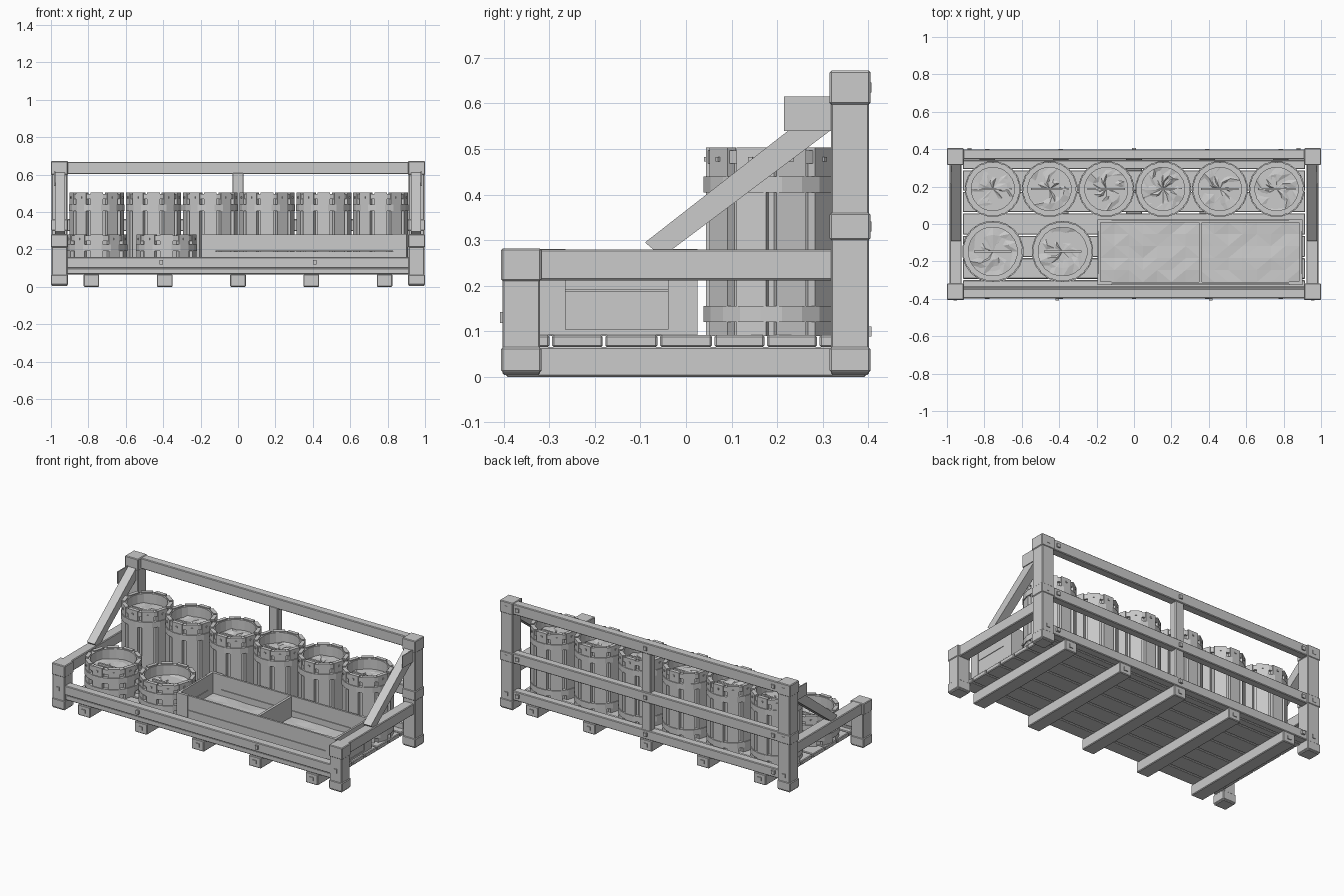
import bpy, bmesh, math, random
from mathutils import Matrix, Vector

if "Cube" in bpy.data.objects:
    bpy.data.objects.remove(bpy.data.objects["Cube"])

random.seed(4)
grey = bpy.data.materials.new("plain_grey")
grey.diffuse_color = (0.6, 0.6, 0.6, 1)
grey.use_nodes = True
grey.node_tree.nodes["Principled BSDF"].inputs["Base Color"].default_value = grey.diffuse_color


def finish(name, bm, bevel=0.0):
    bmesh.ops.recalc_face_normals(bm, faces=bm.faces)
    me = bpy.data.meshes.new(name)
    bm.to_mesh(me)
    bm.free()
    me.materials.append(grey)
    ob = bpy.data.objects.new(name, me)
    bpy.context.collection.objects.link(ob)
    if bevel:
        m = ob.modifiers.new("bevel", 'BEVEL')
        m.width, m.segments, m.limit_method = bevel, 1, 'ANGLE'
    return ob


def add_box(bm, x0, x1, y0, y1, z0, z1, rot=None):
    mat = Matrix.Translation(((x0 + x1) / 2, (y0 + y1) / 2, (z0 + z1) / 2)) \
        @ Matrix.Diagonal((x1 - x0, y1 - y0, z1 - z0, 1))
    bmesh.ops.create_cube(bm, size=1, matrix=(rot @ mat) if rot else mat)


def box(name, *d, bevel=0.004):
    bm = bmesh.new()
    add_box(bm, *d)
    return finish(name, bm, bevel)


def add_ring(bm, c, r0, r1, z0, z1, n=20):
    # hollow band made from a swept rectangle
    rows = []
    for i in range(n):
        a = 2 * math.pi * (i + 0.5) / n
        rows.append([bm.verts.new((c[0] + r * math.cos(a), c[1] + r * math.sin(a), z))
                     for r, z in ((r0, z0), (r1, z0), (r1, z1), (r0, z1))])
    for i in range(n):
        a, b = rows[i], rows[(i + 1) % n]
        for k in range(4):
            bm.faces.new((a[k], b[k], b[(k + 1) % 4], a[(k + 1) % 4]))


def barrel(name, x, y, r, top, hoops):
    z0, n = 0.09, 10
    bm = bmesh.new()
    add_ring(bm, (x, y), r - 0.034, r - 0.02, z0, top - 0.006)
    base = Matrix.Translation((x, y, 0))
    for i in range(n):
        rot = base @ Matrix.Rotation(2 * math.pi * (i + 0.5) / n, 4, 'Z')
        add_box(bm, r - 0.03, r - 0.007, -0.034, 0.034, z0, top, rot)
        add_box(bm, r - 0.01, r - 0.002, -0.005, 0.005, top - 0.03, top - 0.02, rot)
    for h in hoops:
        add_ring(bm, (x, y), r - 0.022, r, h, h + 0.035)
    add_ring(bm, (x, y), r - 0.03, r - 0.006, top - 0.035, top - 0.006)
    finish(name, bm)
    # uneven contents and the thin bar across them
    bm = bmesh.new()
    ri, zf = r - 0.03, top - 0.07
    rings = [[bm.verts.new((x + ri * f * math.cos(2 * math.pi * i / 16),
                            y + ri * f * math.sin(2 * math.pi * i / 16),
                            zf + random.uniform(-0.01, 0.01))) for i in range(16)]
             for f in (1, 0.66, 0.33)]
    mid = bm.verts.new((x, y, zf))
    for i in range(16):
        j = (i + 1) % 16
        for a, b in zip(rings, rings[1:]):
            bm.faces.new((a[i], a[j], b[j]))
            bm.faces.new((a[i], b[j], b[i]))
        bm.faces.new((rings[2][i], rings[2][j], mid))
    finish(name + "_contents", bm)
    bm = bmesh.new()
    bmesh.ops.create_circle(bm, cap_ends=True, segments=16, radius=ri,
                            matrix=Matrix.Translation((x, y, zf)))
    add_box(bm, x - 0.1, x + 0.1, y - 0.006, y + 0.006, zf, zf + 0.012)
    finish(name + "_lid", bm)
    bm = bmesh.new()
    bmesh.ops.create_circle(bm, cap_ends=True, segments=20, radius=r - 0.025,
                            matrix=Matrix.Translation((x, y, z0 + 0.006)))
    finish(name + "_bottom", bm)


# Corner posts with sleeves at the joints
for side, s in (("left", -1), ("right", 1)):
    def sx(a, b):
        return sorted((s * a, s * b))
    for end, y0, y1, top, joints in (
            ("front", -0.403, -0.32, 0.28, ((0.01, 0.065), (0.21, 0.282))),
            ("back", 0.318, 0.402, 0.668, ((0.01, 0.065), (0.30, 0.36), (0.598, 0.672)))):
        box(f"{end}_{side}_post", *sx(0.912, 0.996), y0, y1, 0.004, top)
        for i, (a, b) in enumerate(joints):
            box(f"{end}_{side}_post_sleeve_{i}", *sx(0.909, 1.0), y0 - 0.003, y1 + 0.003, a, b)
    # Side rail, sloping brace and the plate joining it to the post
    box(f"{side}_side_rail", *sx(0.922, 0.986), -0.33, 0.33, 0.212, 0.28)
    bm = bmesh.new()
    prof = [(-0.09, 0.295), (-0.072, 0.28), (-0.03, 0.28), (0.32, 0.543), (0.32, 0.615)]
    lo, hi = ([bm.verts.new((s * x, y, z)) for y, z in prof] for x in (0.924, 0.978))
    bm.faces.new(lo)
    bm.faces.new(hi)
    for i in range(len(prof)):
        j = (i + 1) % len(prof)
        bm.faces.new((lo[i], lo[j], hi[j], hi[i]))
    finish(f"{side}_brace", bm)
    box(f"{side}_brace_plate", *sx(0.977, 0.983), 0.215, 0.325, 0.54, 0.615, bevel=0)

# Long rails
box("front_rail", -0.915, 0.915, -0.398, -0.345, 0.10, 0.158)
box("front_lower_rail", -0.915, 0.915, -0.392, -0.335, 0.067, 0.10)
box("back_lower_rail", -0.915, 0.915, 0.345, 0.395, 0.067, 0.125)
box("back_middle_rail", -0.915, 0.915, 0.35, 0.399, 0.298, 0.362)
box("back_top_rail", -0.915, 0.915, 0.347, 0.399, 0.602, 0.668)
box("back_centre_post", -0.03, 0.03, 0.345, 0.393, 0.067, 0.61)

# Skids below and deck planks
for i in range(5):
    x = (i - 2) * 0.392
    box(f"skid_{i}", x - 0.042, x + 0.042, -0.396, 0.396, 0.0, 0.066)
cuts = [-0.345, -0.297, -0.18, -0.06, 0.06, 0.175, 0.29, 0.345]
for i, (a, b) in enumerate(zip(cuts, cuts[1:])):
    box(f"deck_plank_{i}", -0.915, 0.915, a + 0.003, b - 0.003, 0.065, 0.092)

# Bolt heads on rails, skids and posts
bm = bmesh.new()
for x in (-0.784, -0.392, 0, 0.392, 0.784):
    for y in (-0.397, 0.397):
        add_box(bm, x - 0.012, x + 0.012, y - 0.004, y + 0.004, 0.022, 0.044)
for x in (-0.955, -0.88, 0, 0.88, 0.955):
    for z in (0.1, 0.33, 0.635):
        add_box(bm, x - 0.011, x + 0.011, 0.39, 0.407, z - 0.011, z + 0.011)
for x in (-0.955, -0.41, 0.41, 0.955):
    add_box(bm, x - 0.009, x + 0.009, -0.408, -0.38, 0.118, 0.142)
finish("bolt_heads", bm)

# Barrels: tall row behind, two short ones in front
for i in range(6):
    barrel(f"tall_barrel_{i}", -0.755 + i * 0.3035, 0.187, 0.15, 0.503, (0.12, 0.405))
for i, x in enumerate((-0.755, -0.382)):
    barrel(f"short_barrel_{i}", x, -0.147, 0.165, 0.28, (0.12, 0.19))

# Planting tray: two planks per wall, corner posts, divider
X0, X1, Y0, Y1 = -0.195, 0.9, -0.325, 0.025
bm = bmesh.new()
for z0, z1 in ((0.098, 0.188), (0.191, 0.28)):
    add_box(bm, X0, X1, Y0 + 0.004, Y0 + 0.016, z0, z1)
    add_box(bm, X0, X1, Y1 - 0.016, Y1 - 0.004, z0, z1)
    add_box(bm, X0 + 0.004, X0 + 0.016, Y0 + 0.01, Y1 - 0.01, z0, z1)
    add_box(bm, X1 - 0.016, X1 - 0.004, Y0 + 0.01, Y1 - 0.01, z0, z1)
finish("tray_walls", bm)
bm = bmesh.new()
for a, b in ((X0, X0 + 0.075), (X1 - 0.07, X1)):
    for y in (Y0, Y1 - 0.017):
        add_box(bm, a, b, y, y + 0.017, 0.1, 0.281)
for x in (X0, X1 - 0.017):
    for a, b in ((Y0, Y0 + 0.06), (Y1 - 0.065, Y1)):
        add_box(bm, x, x + 0.017, a, b, 0.1, 0.281)
finish("tray_corners", bm)
box("tray_divider", 0.347, 0.363, Y0 + 0.015, Y1 - 0.015, 0.1, 0.276, bevel=0)
box("tray_floor", X0, X1, Y0, Y1, 0.092, 0.104, bevel=0)

# Uneven soil in the tray
bm = bmesh.new()
bmesh.ops.create_grid(bm, x_segments=14, y_segments=5, size=0.5, matrix=Matrix.Translation(
    ((X0 + X1) / 2, (Y0 + Y1) / 2, 0.15)) @ Matrix.Diagonal((X1 - X0 - 0.03, Y1 - Y0 - 0.03, 1, 1)))
for v in bm.verts:
    v.co.z += random.uniform(-0.004, 0.004)
bmesh.ops.triangulate(bm, faces=bm.faces)
finish("tray_soil", bm)
